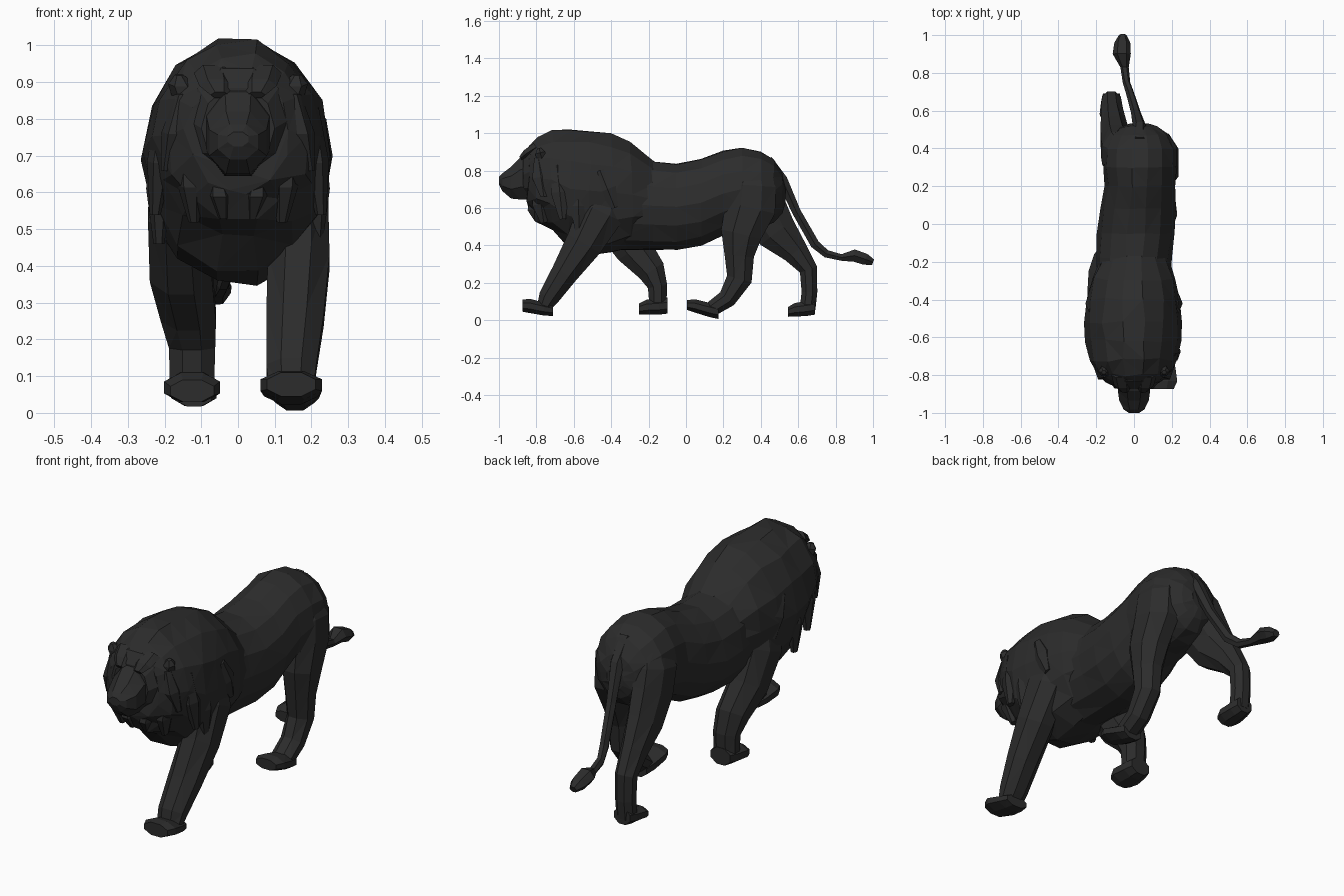
import bpy, bmesh, math, random
from mathutils import Vector

random.seed(4)
mat = bpy.data.materials.new("dark_coat")
mat.diffuse_color = (0.025, 0.025, 0.025, 1)


def loft(name, secs, sides=8, upright=False, jitter=0.0):
    """Skin faceted rings. Section = x, y, z, half width (x), half depth."""
    bm = bmesh.new()
    rings = []
    # few-sided rings are turned flat side up and sized by their flats
    turn, grow = (0.5, 1 / math.cos(math.pi / sides)) if sides == 8 else (0, 1)
    for i, (x, y, z, a, b) in enumerate(secs):
        p, q = secs[max(i - 1, 0)], secs[min(i + 1, len(secs) - 1)]
        t = Vector((0, 1, 0)) if upright else Vector((0, q[1] - p[1], q[2] - p[2])).normalized()
        up = Vector((0, -t.z, t.y))
        ring = []
        for k in range(sides):
            ang = 2 * math.pi * (k + turn) / sides
            co = Vector((x + a * grow * math.cos(ang), y, z)) + up * b * grow * math.sin(ang)
            co += Vector([random.uniform(-jitter, jitter) for _ in range(3)])
            ring.append(bm.verts.new(co))
        rings.append(ring)
    for r, s in zip(rings, rings[1:]):
        for k in range(sides):
            j = (k + 1) % sides
            bm.faces.new((r[k], r[j], s[j], s[k]))
    bm.faces.new(rings[0])
    bm.faces.new(rings[-1])
    bmesh.ops.recalc_face_normals(bm, faces=bm.faces)
    bmesh.ops.triangulate(bm, faces=bm.faces)
    me = bpy.data.meshes.new(name)
    bm.to_mesh(me)
    bm.free()
    me.materials.append(mat)
    ob = bpy.data.objects.new(name, me)
    bpy.context.collection.objects.link(ob)
    return ob


def span(y, top, bottom, a, x=0.0):
    """Upright ring given by its top and bottom heights."""
    return (x, y, (top + bottom) / 2, a, (top - bottom) / 2)


def paw(name, x, heel, toe, w=0.08):
    """Paw from heel to toe, each given as (y, top z, bottom z)."""
    rows = [(0, 0.72, 0), (0.3, 0.88, -0.004), (0.75, 1.0, -0.002), (1, 0.78, 0)]
    secs = []
    for f, s, drop in rows:
        y, top, low = [h + (t - h) * f for h, t in zip(heel, toe)]
        secs.append(span(y, top - (0.015 if f == 1 else 0), low + drop, w * s, x))
    loft(name, secs, 8, True)


# Torso, hips leaning slightly to one side
loft("torso", [
    span(-0.40, 0.90, 0.37, 0.19), span(-0.18, 0.855, 0.372, 0.20),
    span(-0.05, 0.84, 0.37, 0.205, 0.01), span(0.08, 0.865, 0.395, 0.20, 0.02),
    span(0.20, 0.91, 0.45, 0.185, 0.03), span(0.30, 0.925, 0.48, 0.195, 0.03),
    span(0.40, 0.905, 0.49, 0.19, 0.03), span(0.47, 0.86, 0.52, 0.155, 0.03),
    span(0.515, 0.79, 0.57, 0.10, 0.03), span(0.53, 0.73, 0.62, 0.05, 0.03)], 14, True, 0.003)

# Mane and chest
loft("mane", [
    span(-0.845, 0.93, 0.60, 0.14), span(-0.80, 0.98, 0.53, 0.195),
    span(-0.72, 1.015, 0.47, 0.23), span(-0.62, 1.03, 0.38, 0.25),
    span(-0.52, 1.025, 0.345, 0.258), span(-0.40, 1.0, 0.35, 0.25),
    span(-0.29, 0.955, 0.38, 0.225), span(-0.16, 0.845, 0.45, 0.18)], 14, True, 0.01)

# Hanging mane locks: root and tip, mirrored
locks = [
    ((0.15, -0.79, 0.87), (0.195, -0.76, 0.66)), ((0.20, -0.69, 0.83), (0.225, -0.66, 0.54)),
    ((0.215, -0.58, 0.76), (0.215, -0.57, 0.46)), ((0.14, -0.79, 0.72), (0.12, -0.76, 0.52)),
    ((0.06, -0.81, 0.66), (0.04, -0.79, 0.53)), ((0.22, -0.46, 0.80), (0.225, -0.38, 0.60))]
for side in (-1, 1):
    for i, (r, t) in enumerate(locks):
        m = [(p + q) / 2 for p, q in zip(r, t)]
        loft(f"mane_lock_{i}", [
            (side * r[0], r[1], r[2], 0.02, 0.025),
            (side * m[0], m[1], m[2], 0.035, 0.055),
            (side * t[0], t[1], t[2], 0.015, 0.02)], 6)

# Head, muzzle, brows and ears
loft("head", [
    span(-0.74, 0.98, 0.60, 0.18), span(-0.835, 0.945, 0.645, 0.135),
    span(-0.872, 0.89, 0.66, 0.10)], 10, True)
loft("muzzle", [
    span(-0.82, 0.90, 0.645, 0.09), span(-0.885, 0.87, 0.645, 0.085),
    span(-0.935, 0.82, 0.65, 0.078), span(-0.982, 0.785, 0.69, 0.055),
    span(-1.0, 0.765, 0.725, 0.028)], 8, True)
for side in (-1, 1):
    loft("brow", [
        (side * 0.07, -0.80, 0.925, 0.05, 0.03), (side * 0.06, -0.855, 0.89, 0.045, 0.025),
        (side * 0.05, -0.885, 0.865, 0.025, 0.012)], 6)
    loft("ear", [
        (side * 0.14, -0.77, 0.86, 0.04, 0.035), (side * 0.155, -0.78, 0.895, 0.035, 0.03),
        (side * 0.16, -0.785, 0.92, 0.012, 0.012)], 6)

# Front legs: one reaching forward, one swept back
loft("front_leg_forward", [
    (0.14, -0.40, 0.72, 0.05, 0.08), (0.165, -0.455, 0.58, 0.08, 0.125),
    (0.165, -0.545, 0.41, 0.084, 0.10), (0.155, -0.65, 0.25, 0.078, 0.072),
    (0.145, -0.735, 0.12, 0.068, 0.055), (0.145, -0.765, 0.06, 0.06, 0.035)])
paw("front_paw_forward", 0.145, (-0.71, 0.08, 0.022), (-0.873, 0.125, 0.045), 0.084)
loft("front_leg_back", [
    (-0.14, -0.41, 0.72, 0.05, 0.08), (-0.165, -0.38, 0.54, 0.08, 0.125),
    (-0.155, -0.28, 0.38, 0.085, 0.10), (-0.135, -0.185, 0.265, 0.075, 0.075),
    (-0.125, -0.152, 0.18, 0.063, 0.052), (-0.125, -0.15, 0.07, 0.06, 0.045)])
paw("front_paw_back", -0.125, (-0.10, 0.12, 0.035), (-0.25, 0.105, 0.03), 0.076)

# Hind legs: one stepping forward, one pushing off
loft("hind_leg_forward", [
    (0.12, 0.36, 0.83, 0.05, 0.07), (0.145, 0.355, 0.72, 0.083, 0.125),
    (0.15, 0.345, 0.60, 0.085, 0.135), (0.155, 0.295, 0.46, 0.08, 0.11),
    (0.155, 0.285, 0.34, 0.066, 0.078), (0.155, 0.285, 0.22, 0.058, 0.068),
    (0.155, 0.22, 0.115, 0.056, 0.05), (0.155, 0.13, 0.055, 0.056, 0.04)])
paw("hind_paw_forward", 0.155, (0.175, 0.08, 0.006), (0.005, 0.122, 0.055), 0.074)
loft("hind_leg_back", [
    (-0.06, 0.36, 0.83, 0.05, 0.07), (-0.085, 0.365, 0.72, 0.083, 0.125),
    (-0.095, 0.405, 0.60, 0.08, 0.13), (-0.105, 0.485, 0.47, 0.072, 0.11),
    (-0.115, 0.585, 0.365, 0.058, 0.07), (-0.12, 0.655, 0.27, 0.05, 0.048),
    (-0.12, 0.66, 0.15, 0.048, 0.042), (-0.12, 0.65, 0.06, 0.048, 0.042)])
paw("hind_paw_back", -0.12, (0.69, 0.11, 0.03), (0.545, 0.085, 0.018), 0.062)

# Tail with tuft
loft("tail", [
    (0.03, 0.44, 0.86, 0.04, 0.025), (0.03, 0.515, 0.75, 0.036, 0.032),
    (0.01, 0.59, 0.58, 0.026, 0.027), (-0.02, 0.69, 0.405, 0.022, 0.028),
    (-0.04, 0.75, 0.355, 0.02, 0.024), (-0.05, 0.83, 0.335, 0.022, 0.02),
    (-0.065, 0.90, 0.345, 0.048, 0.038), (-0.062, 0.96, 0.325, 0.042, 0.035),
    (-0.06, 1.0, 0.31, 0.02, 0.018)], 6)
